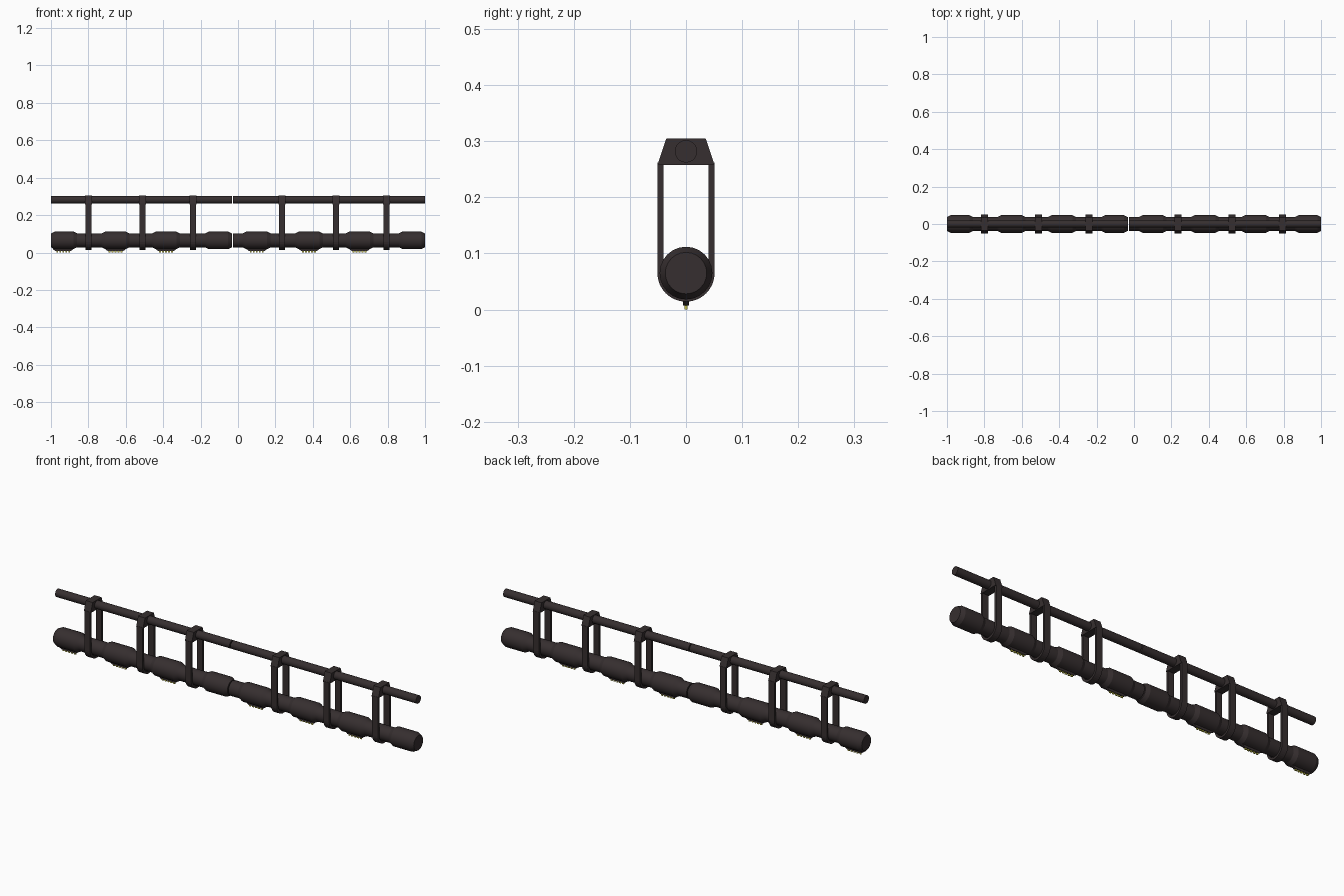
import bpy, bmesh, math

if "Cube" in bpy.data.objects:
    bpy.data.objects.remove(bpy.data.objects["Cube"])

def material(name, rgb):
    m = bpy.data.materials.new(name)
    m.diffuse_color = (*rgb, 1)
    m.use_nodes = True
    m.node_tree.nodes["Principled BSDF"].inputs["Base Color"].default_value = m.diffuse_color
    return m

DARK = material("dark_brown_metal", (0.037, 0.028, 0.029))
YELLOW = material("yellow_light", (0.55, 0.52, 0.06))
TUBE_Z, ROD_Z = 0.065, 0.282

def finish(name, bm, mat, smooth=False):
    bmesh.ops.recalc_face_normals(bm, faces=bm.faces)
    me = bpy.data.meshes.new(name)
    bm.to_mesh(me)
    bm.free()
    me.materials.append(mat)
    ob = bpy.data.objects.new(name, me)
    bpy.context.collection.objects.link(ob)
    if smooth:
        bpy.context.view_layer.objects.active = ob
        ob.select_set(True)
        bpy.ops.object.shade_smooth_by_angle(angle=math.radians(25))
        ob.select_set(False)
    return ob

def lathe(name, profile, z, sides):
    """Turn (x, radius) pairs around the x axis, with flat end caps."""
    bm = bmesh.new()
    rings = []
    for x, r in profile:
        rings.append([bm.verts.new((x, r * math.cos(2 * math.pi * i / sides),
                                    z + r * math.sin(2 * math.pi * i / sides)))
                      for i in range(sides)])
    for a, b in zip(rings, rings[1:]):
        for i in range(sides):
            j = (i + 1) % sides
            bm.faces.new((a[i], a[j], b[j], b[i]))
    bm.faces.new(rings[0])
    bm.faces.new(rings[-1])
    return finish(name, bm, DARK, True)

def extrude_x(bm, outline, x, width):
    """Closed (y, z) outline extruded along x, centred on x."""
    a = [bm.verts.new((x - width / 2, y, z)) for y, z in outline]
    f = bm.faces.new(a)
    res = bmesh.ops.extrude_face_region(bm, geom=[f])
    vs = [v for v in res["geom"] if isinstance(v, bmesh.types.BMVert)]
    bmesh.ops.translate(bm, verts=vs, vec=(width, 0, 0))

def arc(r, n=16):
    return [(-r * math.cos(math.pi * i / n), TUBE_Z - r * math.sin(math.pi * i / n))
            for i in range(n + 1)]

def clamp(x):
    # U-shaped strap below, tapered block on the rod
    bm = bmesh.new()
    top = 0.262
    outline = ([(-0.051, top)] + arc(0.051) + [(0.051, top), (0.04, top)]
               + arc(0.04)[::-1] + [(-0.04, top)])
    extrude_x(bm, outline, x, 0.032)
    finish("clamp_strap", bm, DARK)
    bm = bmesh.new()
    extrude_x(bm, [(-0.051, 0.258), (0.051, 0.258), (0.035, 0.305), (-0.035, 0.305)], x, 0.038)
    finish("clamp_block", bm, DARK)

def keel(x):
    # tapered fin under a bulge
    bm = bmesh.new()
    ends = [(-0.06, 0.022), (-0.04, 0.007), (0.04, 0.007), (0.06, 0.022)]
    f = bm.faces.new([bm.verts.new((x + dx, -0.005, z)) for dx, z in ends])
    res = bmesh.ops.extrude_face_region(bm, geom=[f])
    bmesh.ops.translate(bm, vec=(0, 0.01, 0),
                        verts=[v for v in res["geom"] if isinstance(v, bmesh.types.BMVert)])
    finish("keel", bm, DARK)
    # row of small lights along the fin
    bm = bmesh.new()
    for i in range(5):
        c = x - 0.032 + i * 0.016
        extrude_x(bm, [(-0.003, 0.0), (0.003, 0.0), (0.003, 0.008), (-0.003, 0.008)], c, 0.009)
    finish("keel_lights", bm, YELLOW)

BIG, NECK = 0.047, 0.037
for start, end, shift in ((-1.0, -0.033, 0.0), (-0.028, 1.0, 1.035)):
    # tube with four bulges; the outer ends are chamfered
    profile = [] if shift == 0 else [(start, NECK)]
    for c in (-0.935, -0.655, -0.385, -0.1):
        c += shift
        lo, hi = max(c - 0.075, start), min(c + 0.075, end)
        profile += [(lo, NECK), (lo + 0.02, BIG), (hi - 0.02, BIG), (hi, NECK)]
    profile[-1] = (end, NECK)
    lathe("bulged_tube", profile, TUBE_Z, 24)
    # carrying rod
    lathe("upper_rod", [(start, 0.02), (end, 0.02)], ROD_Z, 20)
    for x in (-0.8, -0.51, -0.24):
        clamp(x + shift)
    for x in (-0.935, -0.655, -0.385):
        keel(x + shift)
